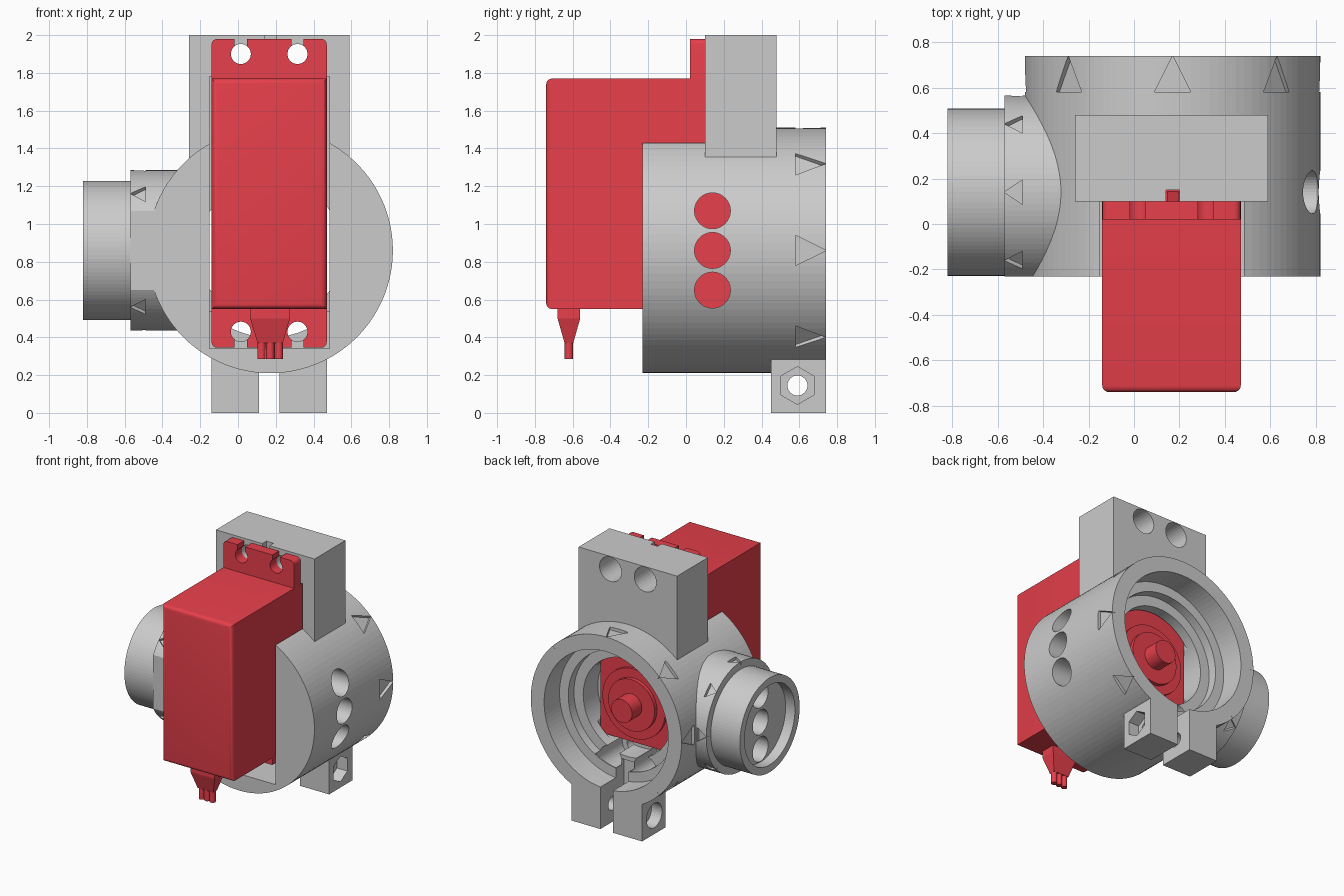
import bpy, bmesh, math
from mathutils import Matrix, Vector

if "Cube" in bpy.data.objects:
    bpy.data.objects.remove(bpy.data.objects["Cube"])

CX, CZ = 0.17, 0.86      # main housing axis (along y)
SY = 0.14                # side stub axis (along x)

red = bpy.data.materials.new("servo_red")
red.diffuse_color = (0.8, 0.05, 0.07, 1)
red.use_nodes = True
red.node_tree.nodes["Principled BSDF"].inputs["Base Color"].default_value = red.diffuse_color


def obj(name, bm, mat=None):
    bmesh.ops.recalc_face_normals(bm, faces=bm.faces)
    me = bpy.data.meshes.new(name)
    bm.to_mesh(me)
    bm.free()
    o = bpy.data.objects.new(name, me)
    bpy.context.collection.objects.link(o)
    if mat:
        me.materials.append(mat)
    return o


def box(x0, x1, y0, y1, z0, z1, name="cutter", mat=None, bevel=0, pick=None):
    bm = bmesh.new()
    bmesh.ops.create_cube(bm, size=1)
    for v in bm.verts:
        v.co = ((x0, x1)[v.co.x > 0], (y0, y1)[v.co.y > 0], (z0, z1)[v.co.z > 0])
    if bevel:
        edges = [e for e in bm.edges if pick(e)]
        bmesh.ops.bevel(bm, geom=edges, offset=bevel, segments=4, profile=0.5, affect='EDGES')
    return obj(name, bm, mat)


def cyl(axis, c, r, a, b, n=100, name="cutter", mat=None):
    """Cylinder along an axis from a to b; c holds the other two coordinates."""
    rot = {'x': Matrix.Rotation(math.pi / 2, 4, 'Y'),
           'y': Matrix.Rotation(math.pi / 2, 4, 'X'),
           'z': Matrix.Identity(4)}[axis]
    m = (a + b) / 2
    pos = {'x': (m, c[0], c[1]), 'y': (c[0], m, c[1]), 'z': (c[0], c[1], m)}[axis]
    if n == 6:
        rot = rot @ Matrix.Rotation(math.pi / 2, 4, 'Z')
    bm = bmesh.new()
    bmesh.ops.create_cone(bm, cap_ends=True, segments=n, radius1=r, radius2=r,
                          depth=abs(b - a), matrix=Matrix.Translation(pos) @ rot)
    return obj(name, bm, mat)


def loft(bottom, top, name="cutter", mat=None):
    bm = bmesh.new()
    lo = [bm.verts.new(p) for p in bottom]
    hi = [bm.verts.new(p) for p in top]
    n = len(lo)
    bm.faces.new(lo)
    bm.faces.new(hi)
    for i in range(n):
        bm.faces.new((lo[i], lo[(i + 1) % n], hi[(i + 1) % n], hi[i]))
    return obj(name, bm, mat)


def boolean(target, other, op='DIFFERENCE'):
    other.hide_render = True
    m = target.modifiers.new("bool", 'BOOLEAN')
    m.operation, m.object, m.solver = op, other, 'EXACT'
    bpy.context.view_layer.objects.active = target
    bpy.ops.object.modifier_apply(modifier=m.name)
    bpy.data.objects.remove(other, do_unlink=True)


# Housing: barrel, side collar and stub, top block, clamp lugs
housing = cyl('y', (CX, CZ), 0.65, -0.3, 0.8, name="housing")
for part in (cyl('x', (SY, CZ), 0.425, -0.57, -0.2),
             cyl('x', (SY, CZ), 0.368, -0.82, -0.3),
             box(-0.26, 0.59, 0.1, 0.48, 1.0, 2.0),
             box(-0.14, 0.11, 0.45, 0.8, 0.0, 0.4),
             box(0.22, 0.47, 0.45, 0.8, 0.0, 0.4)):
    boolean(housing, part, 'UNION')

cuts = [
    # flat front and back
    box(-2, 2, -2, -0.23, -1, 3), box(-2, 2, 0.74, 2, -1, 3),
    # stepped bore
    cyl('y', (CX, CZ), 0.38, 0.3, 0.6), cyl('y', (CX, CZ), 0.46, 0.48, 0.65),
    cyl('y', (CX, CZ), 0.535, 0.55, 0.9),
    # servo pocket, open at the top, and rib notches
    box(-0.15, 0.485, -0.5, 0.1, 0.34, 2.2),
    box(-0.15, 0.485, 0.05, 0.4, 0.54, 1.78),
    box(0.14, 0.2, 0.05, 0.15, 1.7, 2.2), box(0.14, 0.2, 0.05, 0.15, 0.4, 0.6),
    # clamp slot, bolt hole, nut trap and bolt head seat
    box(0.11, 0.22, 0.45, 0.9, -0.2, 0.45),
    cyl('x', (0.59, 0.145), 0.053, -0.3, 0.6, 32),
    cyl('x', (0.59, 0.145), 0.1, 0.38, 0.6, 6),
    cyl('x', (0.59, 0.145), 0.095, -0.3, -0.05, 32),
    # stub recess
    cyl('x', (SY, CZ), 0.31, -0.9, -0.74),
]
# three cross holes through both sides
cuts += [cyl('x', (SY, CZ + d), 0.095, -1, 1, 40) for d in (-0.21, 0, 0.21)]
# mounting screw holes, widened from the back
for x in (0.015, 0.315):
    for z in (0.43, 1.9):
        cuts += [cyl('y', (x, z), 0.053, 0.05, 0.3, 32),
                 cyl('y', (x, z), 0.095, 0.2, 0.54, 32)]
# engraved arrow marks around the barrel and the collar
for k in range(8):
    if k != 6:
        mat = Matrix.Translation((CX, 0, CZ)) @ Matrix.Rotation(-k * math.pi / 4, 4, 'Y')
        cuts.append(loft(*[[mat @ Vector(p) for p in
                            ((r, 0.58, -0.08), (r, 0.58, 0.08), (r, 0.741, 0))]
                           for r in (0.625, 0.7)]))
    mat = Matrix.Translation((0, SY, CZ)) @ Matrix.Rotation(k * math.pi / 4, 4, 'X')
    if k != 4:
        cuts.append(loft(*[[mat @ Vector(p) for p in
                            ((-0.49, r, -0.055), (-0.49, r, 0.055), (-0.571, r, 0))]
                           for r in (0.4, 0.46)]))
for c in cuts:
    boolean(housing, c)

# Servo case with rounded front edges
box(-0.14, 0.47, -0.74, 0.38, 0.55, 1.77, "servo_case", red, 0.03,
    lambda e: all(v.co.y < -0.7 for v in e.verts))

# Servo mounting flange with open screw slots
flange = box(-0.14, 0.47, 0.02, 0.1, 0.345, 1.98, "servo_flange", red, 0.03,
             lambda e: abs(e.verts[0].co.y - e.verts[1].co.y) > 0.01)
for x in (0.015, 0.315):
    for z, end in ((0.43, 0.2), (1.9, 2.1)):
        boolean(flange, cyl('y', (x, z), 0.053, -0.1, 0.2, 32))
        boolean(flange, box(x - 0.033, x + 0.033, -0.1, 0.2, min(z, end), max(z, end)))

# Flange ribs
for name, z0, z1 in (("upper_rib", 1.76, 1.97), ("lower_rib", 0.56, 0.43)):
    loft(*[[(x, 0.09, z0), (x, 0.145, z0), (x, 0.09, z1)] for x in (0.145, 0.195)],
         name=name, mat=red)

# Servo output boss and shaft
for name, r, y0, y1 in (("servo_boss", 0.27, 0.36, 0.4), ("servo_collar", 0.2, 0.38, 0.43),
                        ("servo_shaft", 0.09, 0.4, 0.55)):
    cyl('y', (CX, CZ), r, y0, y1, 48, name, red)


# Cable boot and wires
def rect(hx, hy, z):
    return [(CX + sx * hx, -0.62 + sy * hy, z) for sx, sy in ((-1, -1), (1, -1), (1, 1), (-1, 1))]


loft(rect(0.105, 0.06, 0.5), rect(0.105, 0.06, 0.56), "cable_boot_base", red)
loft(rect(0.067, 0.023, 0.37), rect(0.105, 0.06, 0.5), "cable_boot_taper", red)
for i in (-1, 0, 1):
    cyl('z', (CX + i * 0.046, -0.62), 0.022, 0.285, 0.4, 20, f"wire_{i + 2}", red)

# Smooth only the servo's round parts
bpy.ops.object.select_all(action='DESELECT')
for o in bpy.data.objects:
    if o.name.startswith(("servo", "wire")):
        o.select_set(True)
        bpy.context.view_layer.objects.active = o
bpy.ops.object.shade_smooth_by_angle(angle=math.radians(30))
